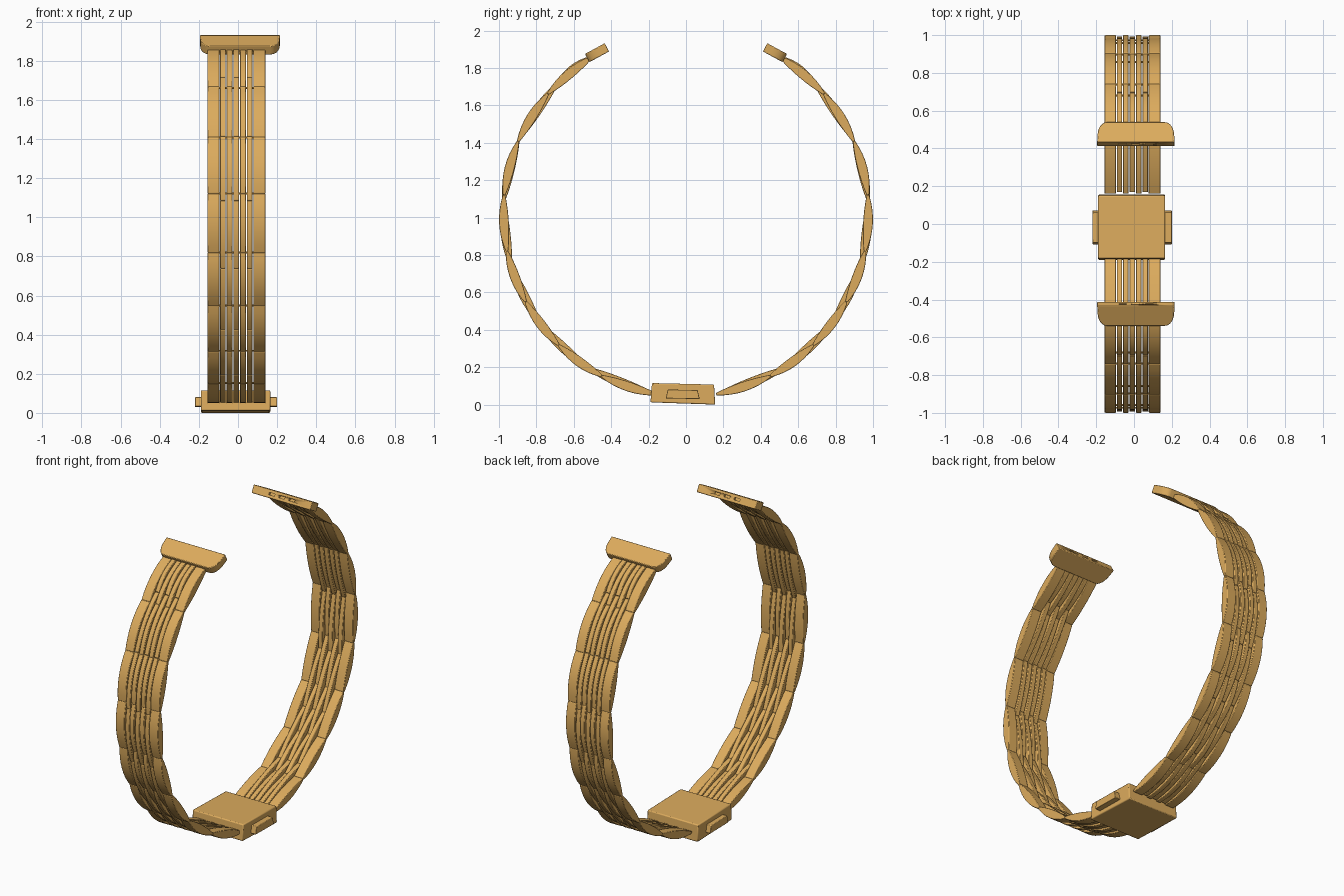
import bpy, bmesh, math
from mathutils import Vector

if "Cube" in bpy.data.objects:
    bpy.data.objects.remove(bpy.data.objects["Cube"])

gold = bpy.data.materials.new("gold")
gold.diffuse_color = (0.72, 0.41, 0.11, 1)
gold.use_nodes = True
gold.node_tree.nodes["Principled BSDF"].inputs["Base Color"].default_value = gold.diffuse_color
R, CZ = 0.978, 1.02          # ring of hinge points in the YZ plane


def finish(name, bm, bevel=0.0, mirror=False):
    bmesh.ops.recalc_face_normals(bm, faces=bm.faces)
    me = bpy.data.meshes.new(name)
    bm.to_mesh(me)
    bm.free()
    me.materials.append(gold)
    ob = bpy.data.objects.new(name, me)
    bpy.context.collection.objects.link(ob)
    if bevel:
        m = ob.modifiers.new("bevel", 'BEVEL')
        m.width, m.segments, m.limit_method = bevel, 2, 'ANGLE'
        m.angle_limit = math.radians(40)
    if mirror:
        m = ob.modifiers.new("mirror", 'MIRROR')
        m.use_axis = (False, True, False)
        m.use_mirror_merge = False
    bpy.ops.object.select_all(action='DESELECT')
    ob.select_set(True)
    bpy.context.view_layer.objects.active = ob
    bpy.ops.object.shade_smooth_by_angle(angle=math.radians(35))
    return ob


def prism(bm, pts, vec):
    """Extrude a closed loop of 3D points along vec."""
    f = bm.faces.new([bm.verts.new(p) for p in pts])
    ret = bmesh.ops.extrude_face_region(bm, geom=[f])
    bmesh.ops.translate(bm, vec=vec, verts=[v for v in ret["geom"] if isinstance(v, bmesh.types.BMVert)])


def hinge(deg):
    a = math.radians(deg)
    return Vector((0, R * math.cos(a), CZ + R * math.sin(a)))


def link(bm, a, b, x0, x1, n=8):
    """Lens-shaped link between two hinge points."""
    mid = (a + b) / 2
    along = b - a
    out = Vector((0, -along.z, along.y)).normalized()
    if out.dot(mid - Vector((0, 0, CZ))) < 0:
        out.negate()
    pts = []
    for side, bulge in ((1, 0.027), (-1, 0.011)):
        for i in range(n + 1):
            t = i / n if side > 0 else 1 - i / n
            h = 0.007 + bulge * (1 - (2 * t - 1) ** 2)
            pts.append(a + along * t + out * side * h + Vector((x0, 0, 0)))
    prism(bm, pts, Vector((x1 - x0, 0, 0)))


# Bracelet columns: alternate columns have offset, longer links
main = [59, 41, 23.3, 5.9, -11.8, -28.8, -45.9, -62.5, -80.5]
offset = [59, 45, 23.6, 3.8, -16.7, -37.2, -57.2, -80]
columns = [(-0.155, -0.095), (-0.091, -0.063), (-0.058, -0.029), (-0.024, 0.006),
           (0.011, 0.040), (0.045, 0.074), (0.078, 0.14)]
for c, (x0, x1) in enumerate(columns):
    bm = bmesh.new()
    angles = offset if c in (1, 3, 5) else main
    for a, b in zip(angles, angles[1:]):
        link(bm, hinge(a), hinge(b), x0, x1)
    finish(f"link_column_{c + 1}", bm, 0.003, True)

# Hinge pins crossing the band
bm = bmesh.new()
for deg in main[1:-1]:
    p = hinge(deg)
    ring = [p + Vector((-0.15, 0.005 * math.cos(k * math.pi / 4), 0.005 * math.sin(k * math.pi / 4)))
            for k in range(8)]
    prism(bm, ring, Vector((0.285, 0, 0)))
finish("hinge_pins", bm, 0, True)

# End pieces: D-shaped plates sloping down to the band
inner = Vector((0.01, 0.411, 1.888))
slope = Vector((0, 0.105, -0.057)).normalized()
up = Vector((0, -slope.z, slope.y))
outline = [(0.205, 0), (0.203, 0.04)]
for k in range(1, 7):
    a = math.radians(15 * k)
    outline.append((0.155 + 0.048 * math.cos(a), 0.04 + 0.08 * math.sin(a)))
outline += [(-x, s) for x, s in reversed(outline)]
bm = bmesh.new()
prism(bm, [inner + Vector((x, 0, 0)) + slope * s for x, s in outline], up * 0.05)
end = finish("end_piece", bm, 0.004)

# Pin slots in the flat face of each end piece
bm = bmesh.new()
for x in (-0.07, 0, 0.07):
    base = inner + Vector((x, 0, 0)) - slope * 0.01
    rect = [(-0.02, 0.018), (0.02, 0.018), (0.02, 0.032), (-0.02, 0.032)]
    prism(bm, [base + Vector((u, 0, 0)) + up * v for u, v in rect], slope * 0.025)
cutter = finish("slot_cutter", bm)
cutter.hide_render = True
cutter.hide_set(True)
m = end.modifiers.new("slots", 'BOOLEAN')
m.object, m.operation, m.solver = cutter, 'DIFFERENCE', 'EXACT'
m = end.modifiers.new("mirror", 'MIRROR')
m.use_axis = (False, True, False)

# Clasp body, slightly skewed in side profile
bm = bmesh.new()
side = [(-0.182, 0.115), (0.15, 0.107), (0.156, 0.0), (-0.19, 0.012)]
prism(bm, [Vector((-0.19, y, z)) for y, z in side], Vector((0.355, 0, 0)))
finish("clasp_body", bm, 0.006)

# Push buttons on both sides of the clasp
bm = bmesh.new()
button = [(-0.098, 0.08), (0.062, 0.078), (0.073, 0.03), (-0.108, 0.033)]
prism(bm, [Vector((-0.22, y, z)) for y, z in button], Vector((0.42, 0, 0)))
finish("clasp_buttons", bm, 0.003)
